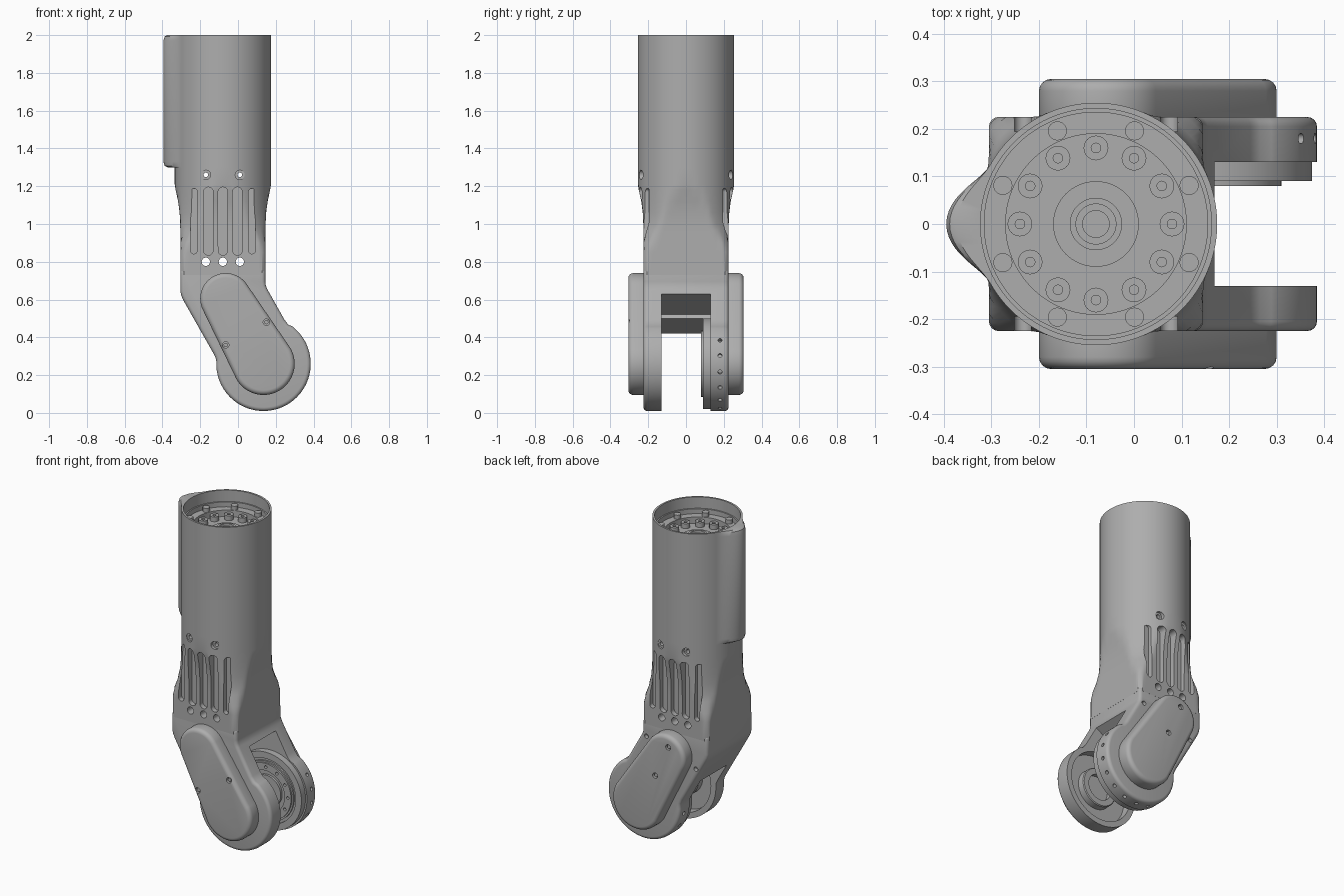
import bpy, bmesh, math
from math import cos, sin, pi, radians
from mathutils import Matrix, Vector

if "Cube" in bpy.data.objects:
    bpy.data.objects.remove(bpy.data.objects["Cube"])

grey = bpy.data.materials.new("satin grey")
grey.use_nodes = True
COLOUR = (0.42, 0.42, 0.42, 1)
grey.diffuse_color = COLOUR
grey.node_tree.nodes["Principled BSDF"].inputs["Base Color"].default_value = COLOUR

CX = -0.08                    # tube axis
PIVOT = (0.135, 0.26)         # fork joint axis in x, z
SHOULDER = (-0.065, 0.605)    # upper end of the side covers


def finish(name, bm):
    bmesh.ops.recalc_face_normals(bm, faces=bm.faces)
    mesh = bpy.data.meshes.new(name)
    bm.to_mesh(mesh)
    bm.free()
    mesh.materials.append(grey)
    ob = bpy.data.objects.new(name, mesh)
    bpy.context.collection.objects.link(ob)
    return ob


def apply(ob, mod):
    bpy.context.view_layer.objects.active = ob
    bpy.ops.object.modifier_apply(modifier=mod.name)


def prism(name, pts, y0, y1, bevel=0):
    """Extrude an x-z outline along y, optionally rounding its rims."""
    bm = bmesh.new()
    face = bm.faces.new([bm.verts.new((x, y0, z)) for x, z in pts])
    new = bmesh.ops.extrude_face_region(bm, geom=[face])["geom"]
    bmesh.ops.translate(bm, vec=(0, y1 - y0, 0),
                        verts=[v for v in new if isinstance(v, bmesh.types.BMVert)])
    ob = finish(name, bm)
    if bevel:
        mod = ob.modifiers.new("Bevel", "BEVEL")
        mod.width, mod.segments = bevel, 4
        mod.limit_method, mod.angle_limit = "ANGLE", radians(50)
        apply(ob, mod)
    return ob


def loft(name, rings, n=144):
    """Stack closed rings; each ring is (z, radius) or (z, radius function)."""
    bm = bmesh.new()
    rows = []
    for z, r in rings:
        row = []
        for i in range(n):
            a = 2 * pi * i / n
            d = r(a) if callable(r) else r
            row.append(bm.verts.new((d * cos(a), d * sin(a), z)))
        rows.append(row)
    for lo, hi in zip(rows, rows[1:]):
        for i in range(n):
            j = (i + 1) % n
            bm.faces.new((lo[i], lo[j], hi[j], hi[i]))
    bm.faces.new(rows[0][::-1])
    bm.faces.new(rows[-1])
    return finish(name, bm)


def rod(name, start, end, r, n=24):
    a, b = Vector(start), Vector(end)
    bm = bmesh.new()
    turn = (b - a).to_track_quat("Z", "Y").to_matrix().to_4x4()
    bmesh.ops.create_cone(bm, cap_ends=True, segments=n, radius1=r, radius2=r,
                          depth=(b - a).length,
                          matrix=Matrix.Translation((a + b) / 2) @ turn)
    return finish(name, bm)


def cut(ob, cutter):
    cutter.hide_render = True
    mod = ob.modifiers.new("Cut", "BOOLEAN")
    mod.operation, mod.solver, mod.object = "DIFFERENCE", "EXACT", cutter
    apply(ob, mod)
    bpy.data.objects.remove(cutter)


def capsule(c1, r1, c2, r2, n=72):
    """Outline wrapped around two circles."""
    pts = []
    for i in range(n):
        u = Vector((cos(2 * pi * i / n), sin(2 * pi * i / n)))
        c, r = max(((c1, r1), (c2, r2)), key=lambda k: Vector(k[0]).dot(u) + k[1])
        pts.append((c[0] + r * u.x, c[1] + r * u.y))
    return pts


# Tube with cable hump and recessed mounting face
def hump(k):
    def radius(a):
        off = abs(a - pi)
        return 0.255 + (0.06 * k * cos(3 * off) ** 2 if off < pi / 6 else 0)
    return radius

tube = loft("tube", [
    (1.30, hump(0)), (1.30, hump(.6)), (1.308, hump(.88)), (1.33, hump(1)),
    (1.97, hump(1)), (1.993, hump(.88)), (2.0, hump(.65)), (2.0, 0.243),
    (1.93, 0.243), (1.93, 0.235), (1.90, 0.235), (1.90, 0.19), (1.86, 0.19),
    (1.86, 0.09), (1.87, 0.09), (1.87, 0.055), (1.885, 0.055), (1.885, 0.042),
    (1.87, 0.042), (1.87, 0.028), (1.84, 0.028)])
tube.location.x = CX
for i in range(12):
    a = i * pi / 6
    x, y = CX + 0.16 * cos(a), 0.16 * sin(a)
    boss = rod("flange_boss", (x, y, 1.85), (x, y, 1.89), 0.026)
    cut(boss, rod("bore", (x, y, 1.87), (x, y, 1.95), 0.01))
for i in range(8):
    a = i * pi / 4 + pi / 8
    x, y = CX + 0.212 * cos(a), 0.212 * sin(a)
    rod("ledge_boss", (x, y, 1.89), (x, y, 1.925), 0.02)

# Neck blending from the round tube to the square body
def section(half, limit):
    return lambda a: min(half / max(abs(cos(a)), abs(sin(a))), limit)

neck = loft("neck", [(z, section(h, r)) for z, h, r in (
    (.73, .2255, .307), (.85, .2255, .307), (.90, .2255, .295), (.96, .2255, .272),
    (1.0, .226, .262), (1.06, .229, .257), (1.12, .237, .2555),
    (1.18, .25, .255), (1.21, .26, .255), (1.30, .26, .255))])
neck.data.transform(Matrix.Translation((CX, 0, 0)))
for side in (-1, 1):
    for i in range(-2, 3):
        x = CX + 0.077 * i
        r = 0.018 if abs(i) == 2 else 0.025
        cut(neck, prism("slot", capsule((x, .86), r, (x, 1.17), r, 32),
                        side * .195, side * .3))
    for x in (CX - .09, CX + .09):
        cut(neck, rod("counterbore", (x, side * .225, 1.26), (x, side * .3, 1.26), .025))
for x in (CX - .09, CX, CX + .09):
    cut(neck, rod("low_hole", (x, -.4, .8), (x, .4, .8), .022))
    if x != CX:
        cut(neck, rod("high_hole", (x, -.4, 1.26), (x, .4, 1.26), .012))

# Forked lower body
outline = [(-.305, .76), (-.305, .645), (-.30, .62), (-.29, .597), (-.13, .315), (-.118, .29)]
for i in range(61):
    a = radians(177 + i * (412 - 177) / 60)
    outline.append((PIVOT[0] + .25 * cos(a), PIVOT[1] + .25 * sin(a)))
outline += [(.265, .468), (.245, .495), (.155, .655), (.147, .675), (.145, .695), (.145, .76)]
fork = prism("fork_body", outline, -.225, .225, .02)
cut(fork, prism("gap", [(.25, .677), (.17, .63), (-.02, .52), (-.01, .50), (-.19, .42),
                        (-.29, .365), (-.29, -.2), (.6, -.2), (.6, .6)], -.13, .13))
px, pz = PIVOT
cut(fork, rod("cup", (px, -.1, pz), (px, -.185, pz), .215, 64))
for i in range(11):
    a = radians(190 + 20 * i)
    cut(fork, rod("rim_hole", (px + .22 * cos(a), .18, pz + .22 * sin(a)),
                  (px + .3 * cos(a), .18, pz + .3 * sin(a)), .011, 16))
for x, z in ((-.225, .54), (.115, .655)):
    cut(fork, rod("plate_hole", (x, .2, z), (x, .3, z), .014, 16))

# Joint flange on the inner face of the back fork arm
flange = loft("joint_flange", [
    (-.14, .24), (-.09, .24), (-.09, .20), (-.10, .20), (-.10, .185), (-.09, .185),
    (-.09, .175), (-.08, .175), (-.08, .13), (-.10, .13), (-.10, .10), (-.085, .10),
    (-.085, .05), (-.11, .05)], 72)
flange.data.transform(Matrix.Translation((px, 0, pz)) @ Matrix.Rotation(pi / 2, 4, "X"))
for i in range(12):
    a = i * pi / 6
    x, z = px + .152 * cos(a), pz + .152 * sin(a)
    cut(flange, rod("flange_hole", (x, .06, z), (x, .1, z), .009, 12))

# Bearing hub inside the front fork arm
hub = loft("bearing_hub", [(.17, .12), (.19, .12), (.19, .12), (.145, .12)][1::2] +
           [(.14, .115), (.14, .08), (.17, .08)], 64)
hub.data.transform(Matrix.Translation((px, 0, pz)) @ Matrix.Rotation(pi / 2, 4, "X"))

# Rounded side covers with screws
shape = capsule(SHOULDER, .135, PIVOT, .165)
for name, side, screws in (("front_cover", -1, ((.15, .48), (-.065, .36))),
                           ("back_cover", 1, ((-.09, .67), (.0, .47)))):
    cover = prism(name, shape, side * .20, side * .305, .025)
    for x, z in screws:
        cut(cover, rod("screw_bore", (x, side * .285, z), (x, side * .33, z), .017, 20))
        rod("screw", (x, side * .28, z), (x, side * .297, z), .011, 20)

# Smooth shading with crisp edges
for ob in bpy.context.collection.objects:
    if ob.type == "MESH" and ob.data.materials and ob.data.materials[0] == grey:
        bpy.ops.object.select_all(action="DESELECT")
        ob.select_set(True)
        bpy.context.view_layer.objects.active = ob
        bpy.ops.object.shade_smooth_by_angle(angle=radians(32))
